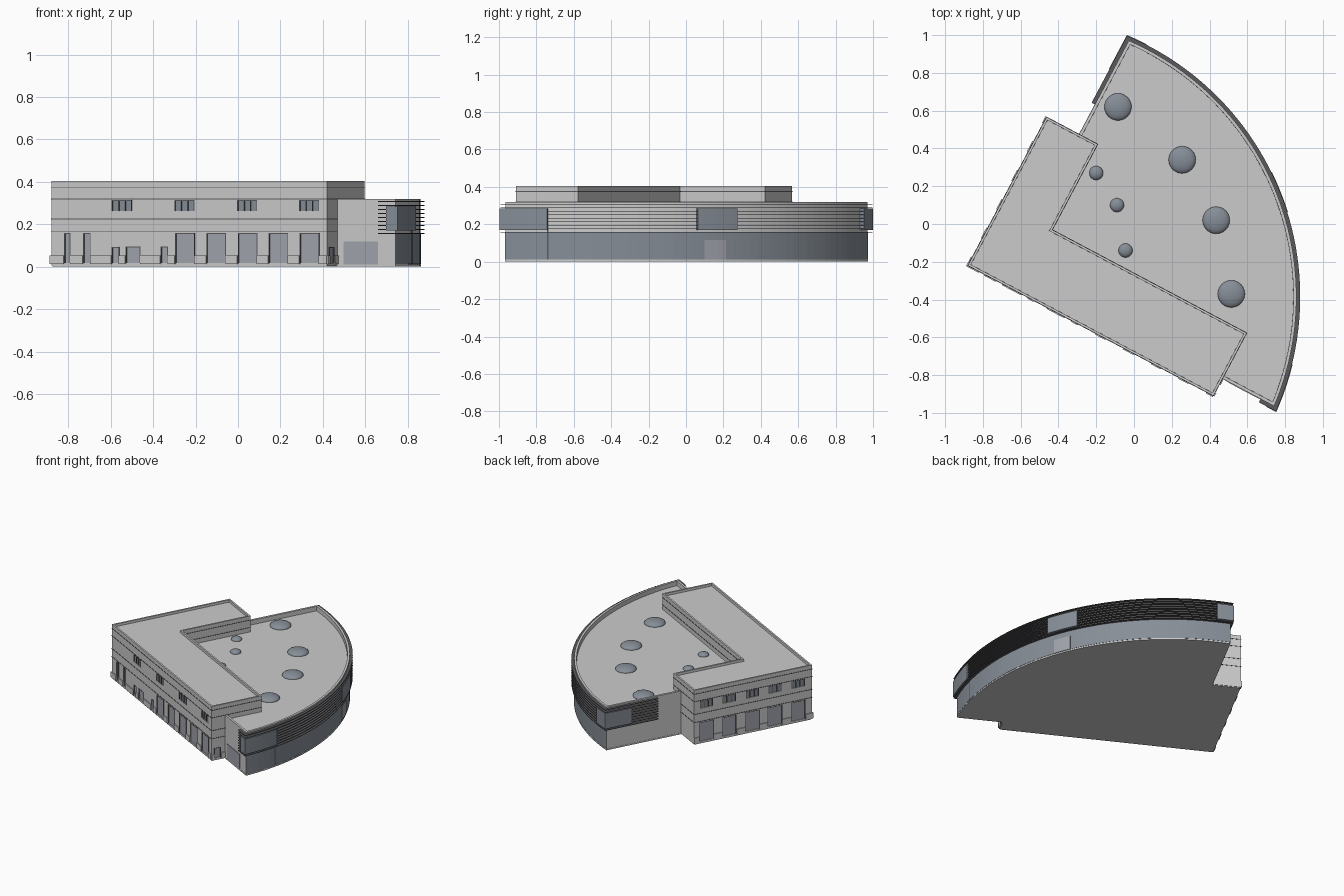
import bpy, bmesh
from math import radians, asin, acos, cos, sin, pi
from mathutils import Matrix

if "Cube" in bpy.data.objects:
    bpy.data.objects.remove(bpy.data.objects["Cube"])

# Building frame: x along the long front wall, y along the left wall
FRAME = Matrix.Translation((-0.88, -0.22, 0)) @ Matrix.Rotation(radians(-27.95), 4, 'Z')
L, W, D1, D2 = 1.472, 0.89, 0.377, 0.307       # wing lengths and depths
CX, CY, R = 0.307, -0.024, 1.48                # hall arc
WX, WY = 0.195, 0.103                          # straight hall walls


def material(name, c):
    m = bpy.data.materials.new(name)
    m.diffuse_color = (*c, 1)
    m.use_nodes = True
    m.node_tree.nodes["Principled BSDF"].inputs["Base Color"].default_value = m.diffuse_color
    return m


GLASS = material("glass", (0.24, 0.27, 0.31))
PANEL = material("panel", (0.36, 0.37, 0.42))
DARK = material("dark_trim", (0.1, 0.1, 0.11))


def finish(bm, name, mat=None):
    bmesh.ops.recalc_face_normals(bm, faces=bm.faces)
    me = bpy.data.meshes.new(name)
    bm.to_mesh(me)
    bm.free()
    if mat:
        me.materials.append(mat)
    ob = bpy.data.objects.new(name, me)
    bpy.context.collection.objects.link(ob)
    ob.matrix_world = FRAME
    return ob


def prism(name, pts, z0, z1, rim=0, deck=0):
    """Extruded outline; rim > 0 sinks the roof to leave a parapet."""
    bm = bmesh.new()
    f = bm.faces.new([bm.verts.new((x, y, z1)) for x, y in pts])
    f.normal_update()
    if f.normal.z < 0:
        f.normal_flip()
    ext = bmesh.ops.extrude_face_region(bm, geom=[f], use_keep_orig=True)
    for v in [e for e in ext['geom'] if isinstance(e, bmesh.types.BMVert)]:
        v.co.z = z0
    bmesh.ops.recalc_face_normals(bm, faces=bm.faces)
    if rim:
        top = [f for f in bm.faces if all(abs(v.co.z - z1) < 1e-5 for v in f.verts)]
        bmesh.ops.inset_region(bm, faces=top, thickness=rim, use_even_offset=True)
        bmesh.ops.inset_region(bm, faces=top, thickness=0.0005, use_even_offset=True)
        for v in {v for f in top for v in f.verts}:
            v.co.z = deck
    return finish(bm, name)


def boxes(name, items, mat=None):
    bm = bmesh.new()
    for x0, x1, y0, y1, z0, z1 in items:
        m = Matrix.Translation(((x0 + x1) / 2, (y0 + y1) / 2, (z0 + z1) / 2)) @ \
            Matrix.Diagonal((x1 - x0, y1 - y0, z1 - z0, 1))
        bmesh.ops.create_cube(bm, size=1, matrix=m)
    return finish(bm, name, mat)


def band(name, outer, inner, levels, mat=None, closed=False):
    """Strips of wall between two matching paths, one for each (z0, z1)."""
    bm = bmesh.new()
    for z0, z1 in levels:
        rows = [[bm.verts.new((*p, z)) for p, z in ((o, z0), (o, z1), (i, z1), (i, z0))]
                for o, i in zip(outer, inner)]
        n = len(rows)
        for k in range(n if closed else n - 1):
            a, b = rows[k], rows[(k + 1) % n]
            for j in range(4):
                bm.faces.new((a[j], a[(j + 1) % 4], b[(j + 1) % 4], b[j]))
        if not closed:
            bm.faces.new(rows[0])
            bm.faces.new(rows[-1])
    return finish(bm, name, mat)


def arc(d, a0=None, a1=None, n=48):
    """Arc offset outward by d; default ends meet the straight walls."""
    r = R + d
    a0 = asin((WY - d - CY) / r) if a0 is None else radians(a0)
    a1 = acos((WX - d - CX) / r) if a1 is None else radians(a1)
    return [(CX + r * cos(a0 + (a1 - a0) * i / n), CY + r * sin(a0 + (a1 - a0) * i / n))
            for i in range(n + 1)]


def wing_outline(d):
    return [(-d, -d), (L + d, -d), (L + d, D1 + d), (D2 + d, D1 + d), (D2 + d, W + d), (-d, W + d)]


# Main volumes
wing = prism("wing_block", wing_outline(0), 0.005, 0.405, 0.012, 0.387)
prism("round_hall", [(WX, WY)] + arc(0), 0.005, 0.32, 0.016, 0.287)
prism("wing_base", wing_outline(-0.004), 0, 0.012)
prism("hall_base", [(WX, WY)] + arc(0.002), 0, 0.01)
band("belt_courses", wing_outline(0.002), wing_outline(-0.004),
     [(z - 0.002, z + 0.002) for z in (0.165, 0.225, 0.32, 0.375)], DARK, True)

# Openings as (wall, start, end, bottom, top, panes), measured along each wall
fx = lambda x: (x + 0.88) / 0.883
openings = []
for x in (-0.25, -0.103, 0.045, 0.19, 0.337):
    openings.append(('front', fx(x - 0.046), fx(x + 0.046), 0.018, 0.158, 1))
for x0, x1, top in ((-0.82, -0.79, 0.158), (-0.73, -0.695, 0.158), (-0.595, -0.56, 0.092),
                    (-0.53, -0.46, 0.095), (-0.365, -0.33, 0.095)):
    openings.append(('front', fx(x0), fx(x1), 0.018, top, 1))
for x in (-0.548, -0.253, 0.043, 0.335):
    openings.append(('front', fx(x - 0.047), fx(x + 0.047), 0.262, 0.315, 3))
for y in (0.105, 0.28, 0.45, 0.625, 0.797):
    openings.append(('left', y - 0.055, y + 0.055, 0.018, 0.158, 1))
    openings.append(('left', y - 0.05, y + 0.05, 0.262, 0.315, 3))
openings.append(('right', 0.02, 0.07, 0.018, 0.092, 1))


def wall_box(wall, a0, a1, out, back, z0, z1):
    """Box on a wing wall from 'out' outside the face to 'back' inside it."""
    if wall == 'front':
        return (a0, a1, -out, back, z0, z1)
    if wall == 'left':
        return (-out, back, a0, a1, z0, z1)
    return (L - back, L + out, a0, a1, z0, z1)


# Recess the openings
cutter = boxes("opening_cutter", [wall_box(w, a, b, 0.02, 0.008, z0, z1)
                                  for w, a, b, z0, z1, n in openings])
cutter.hide_render = True
mod = wing.modifiers.new("openings", 'BOOLEAN')
mod.operation, mod.solver, mod.object = 'DIFFERENCE', 'EXACT', cutter
bpy.context.view_layer.objects.active = wing
bpy.ops.object.modifier_apply(modifier=mod.name)
bpy.data.objects.remove(cutter)

# Door leaves, window panes and frames
doors, panes, frames = [], [], []
for w, a, b, z0, z1, n in openings:
    (doors if n == 1 else panes).append(wall_box(w, a, b, -0.004, 0.012, z0, z1))
    t = 0.004
    for i in range(n + 1):
        c = a + t / 2 + (b - a - t) * i / n
        frames.append(wall_box(w, c - t / 2, c + t / 2, 0.001, 0.01, z0, z1))
    frames.append(wall_box(w, a, b, 0.001, 0.01, z1 - t, z1))
boxes("doors", doors, PANEL)
boxes("window_panes", panes, GLASS)
boxes("opening_frames", frames, DARK)

# Plinth running between the doors
plinth = []
for wall, end in (('front', L), ('left', W), ('right', WY)):
    pos = -0.007 if wall != 'right' else 0
    for a, b in sorted((o[1], o[2]) for o in openings if o[0] == wall and o[3] < 0.1):
        plinth.append(wall_box(wall, pos, a, 0.007, 0.005, 0.012, 0.052))
        pos = b
    plinth.append(wall_box(wall, pos, end, 0.007, 0.005, 0.012, 0.052))
boxes("plinth", plinth)

# Hall glazing at ground level, entrance and side door
band("ground_glazing", arc(0.002), arc(-0.006), [(0.012, 0.155)], GLASS)
band("glazing_joint", arc(0.005, 14, 14.3, 1), arc(0, 14, 14.3, 1), [(0.012, 0.17)], DARK)
band("hall_entrance", arc(0.005, 47, 51.7, 3), arc(0, 47, 51.7, 3), [(0.012, 0.115)], PANEL)
boxes("hall_side_door", [(1.508, 1.69, WY - 0.004, WY + 0.01, 0.01, 0.12)], PANEL)


# Sun-shade louvres wrapping the hall and both its corners
def wrap(d):
    return [(1.70, WY - d)] + arc(d) + [(WX - d, 1.069)]


band("louvres", wrap(0.02), wrap(-0.004),
     [(0.155 + 0.0188 * i, 0.159 + 0.0188 * i) for i in range(9)], DARK)

# Projecting window bays: two wrap the corners, one sits mid-arc
b0, b1 = 0.023, -0.004
bays = {
    "corner_bay_right": lambda d: [(1.745, WY - d)] + arc(d, None, 14.15, 8),
    "corner_bay_left": lambda d: arc(d, 90.75, None, 4) + [(WX - d, 1.27)],
    "middle_bay": lambda d: arc(d, 45.35, 54.05, 8),
}
for name, path in bays.items():
    band(name, path(b0), path(b1), [(0.17, 0.285)], GLASS)

# Shallow domed skylights on the hall roof, placed in world coordinates
skylights = [(-0.085, 0.62, 0.072), (0.255, 0.34, 0.072), (0.435, 0.02, 0.072), (0.515, -0.37, 0.072),
             (-0.2, 0.27, 0.037), (-0.09, 0.1, 0.037), (-0.045, -0.14, 0.037)]
for i, (x, y, r) in enumerate(skylights):
    bpy.ops.mesh.primitive_uv_sphere_add(segments=24, ring_count=12, radius=1, location=(x, y, 0.287))
    ob = bpy.context.object
    ob.name = f"skylight_{i + 1}"
    ob.scale = (r, r, 0.028 if r > 0.05 else 0.022)
    ob.data.materials.append(GLASS)
    bpy.ops.object.shade_smooth()
